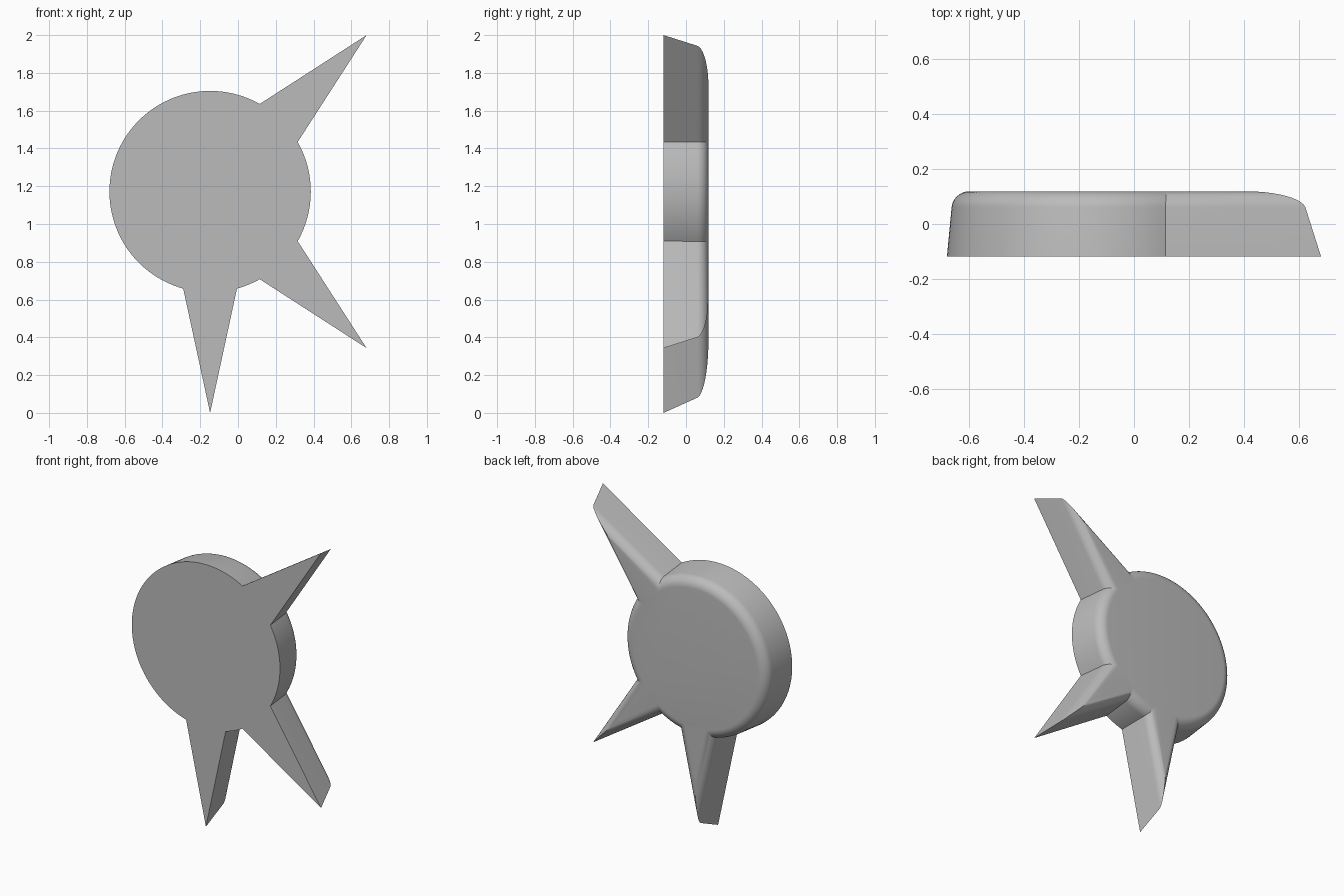
import bpy, bmesh
from math import sin, cos, acos, radians, pi

old = bpy.data.objects.get("Cube")
if old:
    bpy.data.objects.remove(old, do_unlink=True)

TIP = 2 / (1 + sin(pi / 4))      # spike tip distance from the disc centre
RADIUS = 0.533                   # disc radius
HALF = radians(12.2)             # half angle of a spike point
DEPTH = 0.119                    # half thickness
CX, CZ = (RADIUS - TIP * cos(pi / 4)) / 2, TIP
SPIKES = [radians(a) for a in (-90, -45, 45)]
ARC_STEPS = (12, 24, 72)         # segments of the rim after each spike


def outline(inset):
    """Disc with three spikes, moved inward by inset."""
    r = RADIUS - inset
    root = pi / 2 - HALF - acos((TIP * sin(HALF) - inset) / r)
    tip = TIP - inset / sin(HALF)
    points = []
    for i, angle in enumerate(SPIKES):
        points.append((tip * cos(angle), tip * sin(angle)))
        start = angle + root
        end = SPIKES[(i + 1) % 3] - root + (2 * pi if i == 2 else 0)
        steps = ARC_STEPS[i]
        for k in range(steps + 1):
            a = start + (end - start) * k / steps
            points.append((r * cos(a), r * sin(a)))
    return points


# Side profile: drafted wall, then a rounded back edge
draft, wall_top = 0.017, 0.06
levels = [(-DEPTH, 0), (wall_top, draft)]
turn = radians(5.5)
fillet = (DEPTH - wall_top) / (1 - sin(turn))
for k in range(1, 11):
    t = turn + (pi / 2 - turn) * k / 10
    levels.append((wall_top + fillet * (sin(t) - sin(turn)),
                   draft + fillet * (cos(turn) - cos(t))))

# Loft the outline through the profile and cap both ends
bm = bmesh.new()
rings = [[bm.verts.new((CX + x, y, CZ + z)) for x, z in outline(inset)]
         for y, inset in levels]
for low, high in zip(rings, rings[1:]):
    for i in range(len(low)):
        j = (i + 1) % len(low)
        bm.faces.new((low[i], low[j], high[j], high[i]))
bm.faces.new(rings[0])
bm.faces.new(rings[-1])
bmesh.ops.recalc_face_normals(bm, faces=bm.faces)

mesh = bpy.data.meshes.new("spiked_disc")
bm.to_mesh(mesh)
bm.free()
disc = bpy.data.objects.new("spiked_disc", mesh)
bpy.context.collection.objects.link(disc)

# Plain grey
grey = bpy.data.materials.new("plain_grey")
grey.use_nodes = True
colour = (0.5, 0.5, 0.5, 1)
grey.diffuse_color = colour
grey.node_tree.nodes["Principled BSDF"].inputs["Base Color"].default_value = colour
mesh.materials.append(grey)

bpy.context.view_layer.objects.active = disc
disc.select_set(True)
bpy.ops.object.shade_smooth_by_angle(angle=radians(30))
